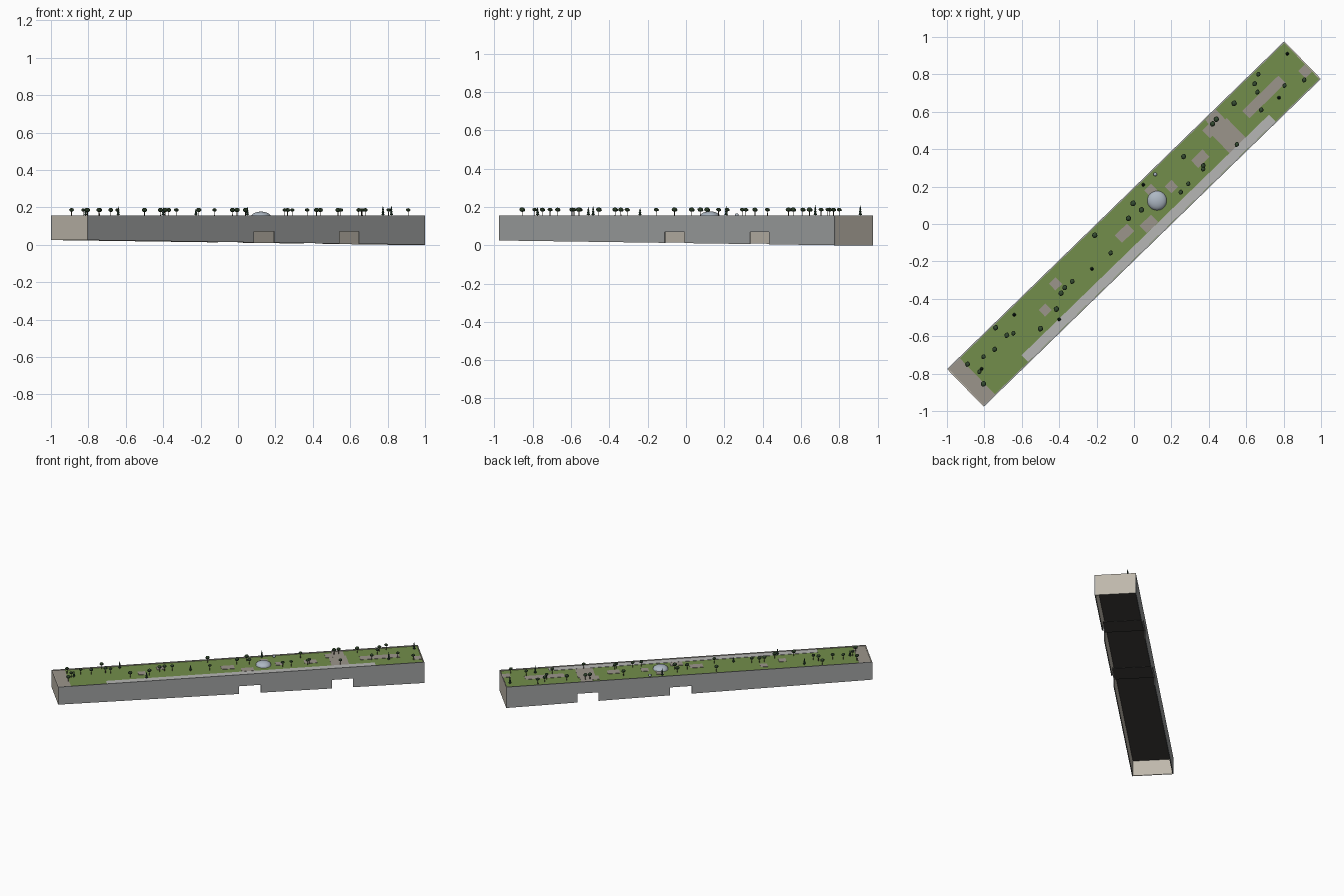
import bpy, bmesh, math, random
from mathutils import Matrix, Vector

if "Cube" in bpy.data.objects:
    bpy.data.objects.remove(bpy.data.objects["Cube"])

random.seed(4)
ANG = math.atan2(1.75, 1.80)
ROT = Matrix.Rotation(ANG, 4, 'Z')
INV = ROT.inverted()
HL, HW, TOP, DECK, T = 1.257, 0.1405, 0.156, 0.150, 0.006


def mat(name, r, g, b):
    m = bpy.data.materials.new(name)
    m.diffuse_color = (r, g, b, 1)
    m.use_nodes = True
    m.node_tree.nodes["Principled BSDF"].inputs["Base Color"].default_value = m.diffuse_color
    return m


GRASS = mat("grass", 0.17, 0.27, 0.07)
TAUPE = mat("paving", 0.33, 0.30, 0.26)
PALE = mat("path", 0.47, 0.47, 0.46)
CONC = mat("concrete", 0.36, 0.37, 0.37)
BEIGE = mat("stone", 0.52, 0.48, 0.41)
DARK = mat("soffit", 0.05, 0.048, 0.045)
GLASS = mat("dome_glass", 0.42, 0.48, 0.55)
LEAF = mat("leaf", 0.035, 0.07, 0.03)
PINE = mat("pine", 0.02, 0.05, 0.03)
BARK = mat("bark", 0.08, 0.055, 0.04)


def finish(bm, name, *mats):
    bmesh.ops.recalc_face_normals(bm, faces=bm.faces)
    me = bpy.data.meshes.new(name)
    bm.to_mesh(me)
    bm.free()
    ob = bpy.data.objects.new(name, me)
    for m in mats:
        me.materials.append(m)
    ob.matrix_world = ROT
    bpy.context.collection.objects.link(ob)
    return ob


def box(name, u0, u1, v0, v1, z0, z1, m):
    bm = bmesh.new()
    bmesh.ops.create_cube(bm, size=1)
    for v in bm.verts:
        v.co = ((u0 + u1) / 2 + v.co.x * (u1 - u0),
                (v0 + v1) / 2 + v.co.y * (v1 - v0),
                (z0 + z1) / 2 + v.co.z * (z1 - z0))
    return finish(bm, name, m)


def floor_z(u):
    # ground line slopes down toward the far end
    return 0.025 * (HL - u) / (2 * HL)


# long side walls with two underpass notches
NOTCHES = [(-0.017, 0.134), (0.622, 0.767)]
NZ = 0.07
profile = [(-HL, TOP), (-HL, floor_z(-HL))]
for a, b in NOTCHES:
    profile += [(a, floor_z(a)), (a, NZ), (b, NZ), (b, floor_z(b))]
profile += [(HL, floor_z(HL)), (HL, TOP)]
for side, name in ((-1, "front_wall"), (1, "back_wall")):
    bm = bmesh.new()
    f = bm.faces.new([bm.verts.new((u, side * HW, z)) for u, z in profile])
    r = bmesh.ops.extrude_face_region(bm, geom=[f])
    moved = [g for g in r["geom"] if isinstance(g, bmesh.types.BMVert)]
    bmesh.ops.translate(bm, verts=moved, vec=(0, -side * T, 0))
    bm.normal_update()
    for face in bm.faces:
        if all(abs(abs(v.co.y) - (HW - T)) < 1e-5 for v in face.verts):
            face.material_index = 1
    finish(bm, name, CONC, BEIGE)

# end walls
for s, name in ((-1, "near_end_wall"), (1, "far_end_wall")):
    u0, u1 = sorted((s * HL, s * (HL - T)))
    box(name, u0, u1, -HW + 0.0002, HW - 0.0002, floor_z(s * HL), TOP - 0.0002, BEIGE)

# roof deck, lawn and underpass ceilings
iu, iv = HL - T, HW - T
box("roof_soffit", -iu, iu, -iv, iv, 0.140, 0.146, DARK)
box("lawn", -iu, iu, -iv, iv, 0.146, DECK, GRASS)
for i, (a, b) in enumerate(NOTCHES):
    box(f"underpass_ceiling_{i}", a, b, -iv, iv, NZ, NZ + 0.005, DARK)

# paving on the roof: centre u, centre v, length, width
box("promenade", -0.92, 0.925, -0.1335, -0.084, DECK - 0.001, DECK + 0.002, PALE)
box("end_plaza", -iu, -1.168, -iv, iv, DECK - 0.001, DECK + 0.002, TAUPE)
PATCHES = [
    (0.69, -0.012, 0.12, 0.144), (0.70, 0.097, 0.08, 0.074), (0.635, 0.075, 0.05, 0.06),
    (0.972, 0.003, 0.27, 0.055), (1.225, -0.053, 0.05, 0.055), (0.498, 0.003, 0.085, 0.055),
    (0.283, 0.004, 0.05, 0.05), (0.19, 0.066, 0.05, 0.05), (0.057, -0.055, 0.085, 0.055),
    (-0.071, 0.0, 0.09, 0.055), (-0.524, 0.063, 0.05, 0.05), (-0.661, 0.001, 0.05, 0.05),
]
for i, (u, v, l, w) in enumerate(PATCHES):
    box(f"paving_{i}", u - l / 2, u + l / 2, v - w / 2, v + w / 2,
        DECK - 0.001, DECK + 0.0015 + 0.0001 * i, TAUPE)


# glass dome and small ball
def ball(name, x, y, z, r, rz, m, segs):
    bm = bmesh.new()
    bmesh.ops.create_uvsphere(bm, u_segments=segs, v_segments=segs // 2, radius=1)
    c = INV @ Vector((x, y, z))
    bmesh.ops.transform(bm, verts=bm.verts,
                        matrix=Matrix.Translation(c) @ Matrix.Diagonal((r, r, rz, 1)))
    if name == "dome":
        bmesh.ops.bisect_plane(bm, geom=bm.verts[:] + bm.edges[:] + bm.faces[:],
                               plane_co=c, plane_no=(0, 0, -1), clear_outer=True)
    for f in bm.faces:
        f.smooth = True
    finish(bm, name, m)


ball("dome", 0.123, 0.125, DECK, 0.052, 0.027, GLASS, 32)
ball("small_ball", 0.113, 0.265, DECK + 0.007, 0.01, 0.01, GLASS, 16)

# trees
ROUND = [(0.91, 0.77), (0.665, 0.80), (0.645, 0.75), (0.66, 0.705), (0.805, 0.74),
         (0.68, 0.61), (0.535, 0.645), (0.44, 0.56), (0.42, 0.535), (0.55, 0.425),
         (0.265, 0.36), (0.37, 0.312), (0.37, 0.294), (0.29, 0.215), (0.25, 0.17),
         (-0.005, 0.11), (0.04, 0.075), (-0.03, 0.03), (-0.21, -0.06), (-0.125, -0.155),
         (-0.33, -0.307), (-0.37, -0.34), (-0.39, -0.37), (-0.415, -0.455), (-0.50, -0.56),
         (-0.645, -0.585), (-0.68, -0.595), (-0.74, -0.555), (-0.745, -0.67),
         (-0.805, -0.71), (-0.89, -0.75), (-0.827, -0.79), (-0.805, -0.855)]
CONIFER = [(0.82, 0.91, 0.21), (0.775, 0.675, 0.21), (0.05, 0.21, 0.205),
           (-0.225, -0.24, 0.195), (-0.40, -0.51, 0.2), (-0.64, -0.485, 0.205),
           (-0.815, -0.775, 0.2)]


def cone(bm, c, z0, z1, r0, r1, segs, mi):
    n = len(bm.faces)
    bmesh.ops.create_cone(bm, cap_ends=True, segments=segs, radius1=r0, radius2=r1, depth=z1 - z0,
                          matrix=Matrix.Translation((c.x, c.y, (z0 + z1) / 2)))
    bm.faces.ensure_lookup_table()
    for f in bm.faces[n:]:
        f.material_index = mi


for i, (x, y) in enumerate(ROUND):
    c = INV @ Vector((x, y, 0))
    r = random.uniform(0.011, 0.015)
    bm = bmesh.new()
    cone(bm, c, DECK, 0.182, 0.0022, 0.0016, 6, 1)
    # main crown with two smaller lobes
    for dx, dy, dz, k in ((0, 0, 0, 1), (0.005, 0.003, -0.002, 0.7), (-0.005, -0.002, 0.001, 0.7)):
        bmesh.ops.create_icosphere(
            bm, subdivisions=2, radius=r * k,
            matrix=Matrix.Translation((c.x + dx, c.y + dy, 0.186 + dz))
            @ Matrix.Diagonal((1, 1, 0.8, 1)))
    finish(bm, f"round_tree_{i}", LEAF, BARK)

for i, (x, y, top) in enumerate(CONIFER):
    c = INV @ Vector((x, y, 0))
    bm = bmesh.new()
    cone(bm, c, DECK, 0.165, 0.002, 0.002, 6, 1)
    h = top - 0.158
    for k in range(3):
        z0 = 0.158 + h * 0.27 * k
        cone(bm, c, z0, z0 + h * 0.46, 0.0095 - 0.002 * k, 0, 8, 0)
    finish(bm, f"conifer_{i}", PINE, BARK)
